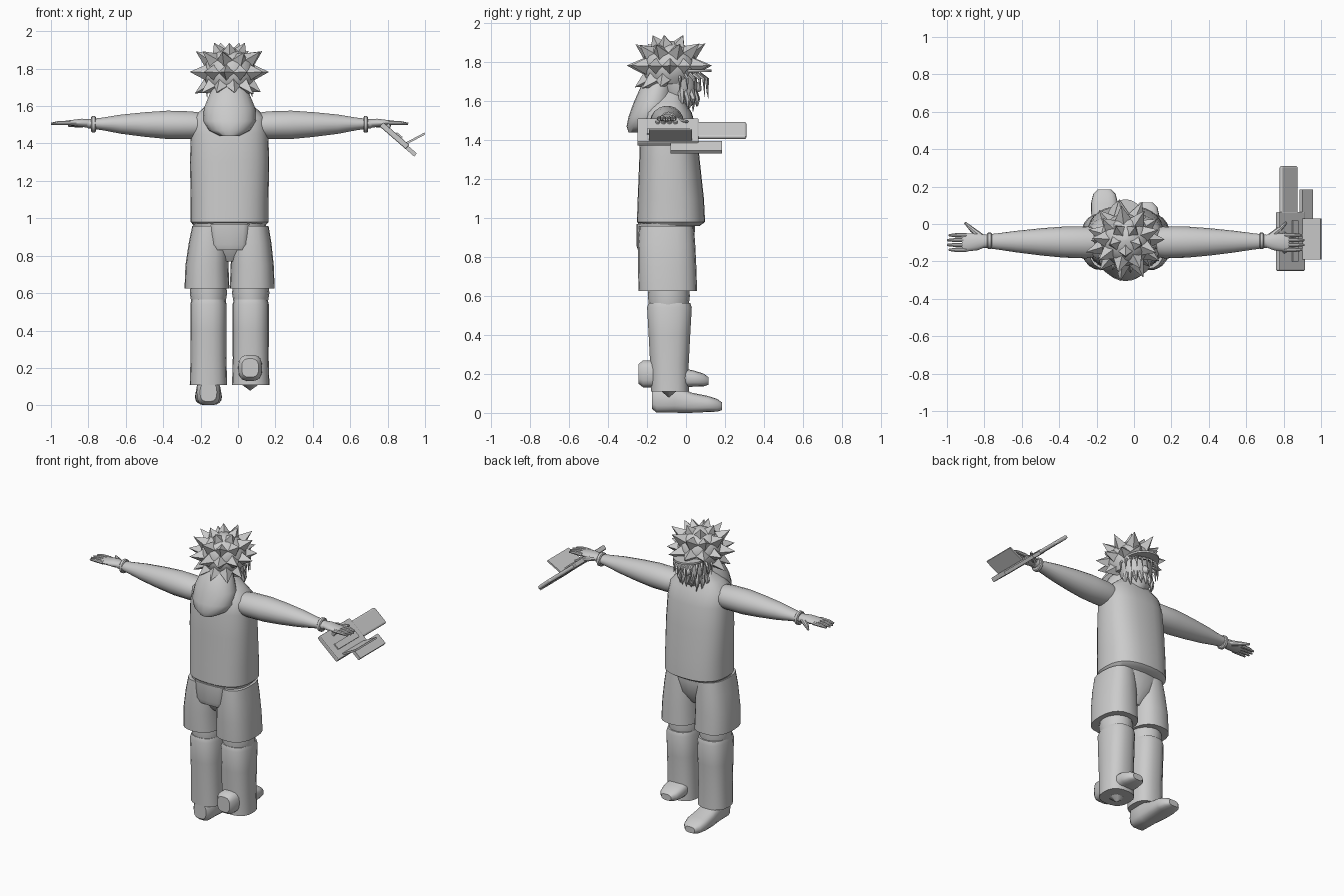
import bpy
import math
import random
from mathutils import Vector, Matrix

if "Cube" in bpy.data.objects:
    bpy.data.objects.remove(bpy.data.objects["Cube"])

random.seed(4)
MID = -0.045  # centre line of the figure
grey = bpy.data.materials.new("plain_grey")
grey.use_nodes = True
grey.diffuse_color = (0.6, 0.6, 0.6, 1)
grey.node_tree.nodes["Principled BSDF"].inputs["Base Color"].default_value = grey.diffuse_color


def make_object(name, verts, faces, smooth=True):
    mesh = bpy.data.meshes.new(name)
    mesh.from_pydata([tuple(v) for v in verts], [], faces)
    mesh.materials.append(grey)
    obj = bpy.data.objects.new(name, mesh)
    bpy.context.collection.objects.link(obj)
    bpy.ops.object.select_all(action="DESELECT")
    obj.select_set(True)
    bpy.context.view_layer.objects.active = obj
    bpy.ops.object.mode_set(mode="EDIT")
    bpy.ops.mesh.select_all(action="SELECT")
    bpy.ops.mesh.normals_make_consistent(inside=False)
    bpy.ops.object.mode_set(mode="OBJECT")
    if smooth:
        bpy.ops.object.shade_smooth_by_angle(angle=math.radians(40))
    return obj


def loft(name, axis, rings, sides=20, power=1.0):
    """Rings are (position on axis, centre u, centre v, radius u, radius v)."""
    order = {"x": (2, 0, 1), "y": (0, 2, 1), "z": (0, 1, 2)}[axis]
    verts, faces = [], []
    for pos, cu, cv, ru, rv in rings:
        for i in range(sides):
            a = math.tau * i / sides
            c, s = math.cos(a), math.sin(a)
            u = cu + ru * math.copysign(abs(c) ** power, c)
            v = cv + rv * math.copysign(abs(s) ** power, s)
            local = (u, v, pos)
            verts.append([local[k] for k in order])
    for r in range(len(rings) - 1):
        for i in range(sides):
            j = (i + 1) % sides
            a, b = r * sides, (r + 1) * sides
            faces.append((a + i, a + j, b + j, b + i))
    faces.append(tuple(reversed(range(sides))))
    faces.append(tuple(range(len(verts) - sides, len(verts))))
    return make_object(name, verts, faces)


def tube(name, points, radii, sides=8):
    verts, faces = [], []
    pts = [Vector(p) for p in points]
    for k, p in enumerate(pts):
        along = pts[min(k + 1, len(pts) - 1)] - pts[max(k - 1, 0)]
        turn = along.to_track_quat("Z", "Y")
        for i in range(sides):
            a = math.tau * i / sides
            verts.append(p + turn @ Vector((math.cos(a), math.sin(a), 0)) * radii[k])
            if k:
                j, low, high = (i + 1) % sides, (k - 1) * sides, k * sides
                faces.append((low + i, low + j, high + j, high + i))
    faces += [tuple(range(sides)), tuple(range(len(verts) - sides, len(verts)))]
    return make_object(name, verts, faces)


def box(name, low, high, frame=Matrix(), bevel=0.0, segments=1):
    verts = [frame @ Vector((x, y, z)) for x in (low[0], high[0])
             for y in (low[1], high[1]) for z in (low[2], high[2])]
    faces = [(0, 1, 3, 2), (4, 6, 7, 5), (0, 4, 5, 1), (2, 3, 7, 6), (0, 2, 6, 4), (1, 5, 7, 3)]
    obj = make_object(name, verts, faces, False)
    if bevel:
        mod = obj.modifiers.new("rounding", "BEVEL")
        mod.width, mod.segments = bevel, segments
    return obj


# Torso with shoulders, neck and pelvis
loft("torso", "z", [(0.96, MID, -.08, .19, .15), (.98, MID, -.077, .208, .175),
                    (1.1, MID, -.078, .208, .17), (1.3, MID, -.085, .212, .155),
                    (1.45, MID, -.09, .207, .145), (1.54, MID, -.095, .195, .125),
                    (1.59, MID, -.095, .14, .095), (1.65, MID, -.08, .07, .07)], 28, .8)
loft("pelvis", "z", [(.77, MID, -.1, .05, .08), (.85, MID, -.1, .13, .135),
                     (.93, MID, -.1, .19, .145), (.99, MID, -.1, .198, .147)], 24, .85)
loft("seat_pouch", "z", [(.83, MID, -.16, .09, .085), (.86, MID, -.16, .105, .095),
                         (.97, MID, -.16, .115, .095)], 16, .45)

# Hood hanging on the shoulders
loft("hood", "z", [(1.44, MID, -.25, .05, .045), (1.47, MID, -.22, .11, .085),
                   (1.52, MID, -.19, .142, .105), (1.59, MID, -.17, .137, .1),
                   (1.68, MID, -.15, .1, .08), (1.72, MID, -.13, .07, .06)], 20)

# Legs: shorts, knees, trousers and shoes
for side, sign, drop in (("right", -1, 0), ("left", 1, .13)):
    hip = MID + sign * .121
    leg = MID + sign * .113
    loft(side + "_shorts", "z", [(.625, hip, -.093, .12, .15), (.75, hip, -.097, .115, .15),
                                 (.87, hip * .94, -.1, .107, .147),
                                 (.96, hip * .9, -.1, .095, .14)], 20, .8)
    loft(side + "_knee", "z", [(.54, leg, -.088, .09, .1), (.6, leg, -.088, .1, .108),
                               (.68, leg, -.088, .09, .1)], 16)
    loft(side + "_trouser", "z", [(.11, leg, -.082, .1, .098), (.25, leg, -.085, .096, .1),
                                  (.4, leg, -.085, .097, .108), (.54, leg, -.085, .097, .116),
                                  (.565, leg, -.085, .09, .108)], 18, .8)
    back = -.07 if drop else 0
    foot = leg if not drop else .065
    profile = [(-.175, .07, .045, .05), (-.15, .07, .063, .07), (-.06, .07, .065, .07),
               (.03, .052, .07, .052), (.11, .046, .072, .042), (.16, .039, .06, .033),
               (.185, .034, .035, .02)]
    loft(side + "_shoe", "y", [(y + back, foot, z + drop, rx, rz) for y, z, rx, rz in profile],
         18, .7)
loft("left_ankle_tip", "z", [(.08, .065, -.088, .003, .003), (.115, .065, -.088, .05, .05)], 6)

# Arms, wristbands and hands
for side, s in (("right", -1), ("left", 1)):
    def out(d):
        return MID + s * d

    arm = [(.15, .068, .075), (.21, .075, .086), (.33, .077, .083), (.45, .067, .073),
           (.58, .052, .058), (.68, .034, .044), (.76, .024, .034)]
    loft(side + "_arm", "x", [(out(d), -.1 + d * .01, 1.495 + d * .014, ry, rz)
                              for d, rz, ry in arm], 18)
    loft(side + "_wristband", "x", [(out(d), -.09, 1.502, r, r) for d, r in
                                    ((.715, .038), (.72, .044), (.735, .044), (.74, .038))], 16)
    loft(side + "_palm", "x", [(out(.74), -.09, 1.507, .03, .023), (out(.79), -.095, 1.51, .045, .023),
                               (out(.86), -.1, 1.51, .048, .014), (out(.875), -.1, 1.51, .04, .01)], 14)
    for f in range(4):
        y = -.138 + f * .026
        tip = .945 if f in (0, 3) else .955
        tube(f"{side}_finger_{f + 1}", [(out(.85), y, 1.51), (out(.91), y, 1.51),
                                        (out(tip), y, 1.505)], [.012, .011, .006])
    tube(side + "_thumb", [(out(.77), -.07, 1.505), (out(.82), -.03, 1.5), (out(.86), .008, 1.495)],
         [.018, .014, .006])

# Head, nose and face strands
loft("head", "z", [(1.55, MID, -.04, .04, .045), (1.6, MID, -.03, .08, .08),
                   (1.68, MID, -.035, .1, .095), (1.76, MID, -.05, .105, .1)], 20)
loft("nose", "y", [(.04, MID, 1.68, .03, .035), (.065, MID, 1.67, .022, .025),
                   (.08, MID, 1.665, .008, .01)], 10)
for i in range(13):
    a = math.pi * (i + .5) / 13
    x, y = math.cos(a), math.sin(a)
    drop = random.uniform(.09, .14)
    tube(f"fringe_strand_{i + 1}", [(MID + x * .1, -.05 + y * .12, 1.74),
                                    (MID + x * .125, -.05 + y * .16, 1.715),
                                    (MID + x * .125, -.05 + y * .165, 1.75 - drop)],
         [.011, .008, .001], 5)
for i in range(9):
    a = math.pi * (i + .5) / 9
    x, y = math.cos(a), math.sin(a)
    tube(f"beard_strand_{i + 1}", [(MID + x * .08, -.04 + y * .08, 1.66),
                                   (MID + x * .1, -.04 + y * .1, 1.61),
                                   (MID + x * .09, -.04 + y * .1, random.uniform(1.54, 1.58))],
         [.018, .015, .002], 6)

# Spiky hair: a rounded core with tiers of four-sided spikes
centre = Vector((MID, -.085, 1.775))
core = []
for k in range(9):
    a = math.radians(-40 + k * 16)
    core.append((centre.z + .135 * math.sin(a), centre.x, centre.y,
                 .14 * math.cos(a), .14 * math.cos(a)))
loft("hair_core", "z", core, 20)
verts, faces = [], []
for tier, count in ((62, 5), (33, 9), (2, 11), (-30, 11)):
    e = math.radians(tier)
    for i in range(count):
        a = math.tau * (i + (.5 if tier in (62, 2) else 0)) / count + .3
        if tier < 0 and math.sin(a) > .2:
            continue
        d = Vector((math.cos(a) * math.cos(e), math.sin(a) * math.cos(e), math.sin(e)))
        side_dir = Vector((-math.sin(a), math.cos(a), 0))
        up = d.cross(side_dir)
        n = len(verts)
        for u, v in ((1, 0), (0, 1), (-1, 0), (0, -1)):
            verts.append(centre + d * .105 + (side_dir * u + up * v) * .055)
        reach = .185 if tier > 50 else random.uniform(.2, .225)
        verts.append(centre + d * reach)
        faces += [(n + k, n + (k + 1) % 4, n + 4) for k in range(4)]
        faces.append((n + 3, n + 2, n + 1, n))
make_object("hair_spikes", verts, faces, False)
loft("cap_brim", "z", [(1.75, MID, .02, .1, .112), (1.762, MID, .02, .1, .112)], 24)

# Hand-held device, tilted outward under the left hand
tilt = Matrix.Translation((.765, 0, 1.5)) @ Matrix.Rotation(math.radians(41), 4, "Y")
box("device_body", (0, -.25, -.012), (.185, .065, .018), tilt, .006, 2)
box("device_arm", (.02, .05, -.01), (.14, .31, .014), tilt, .011, 3)
box("device_lower_bar", (.17, -.08, -.012), (.245, .185, .01), tilt)
box("device_slot", (.09, -.2, .01), (.13, .02, .026), tilt)
for i in range(4):
    y = -.145 + i * .03
    top = [tilt @ Vector((.035, y, h)) for h in (.01, .03)]
    tube(f"device_knob_{i + 1}", top, [.013, .011], 10)
flap = Matrix.Translation((.9, 0, 1.4)) @ Matrix.Rotation(math.radians(-28), 4, "Y")
box("device_flap", (0, -.19, -.005), (.112, .03, .006), flap)
